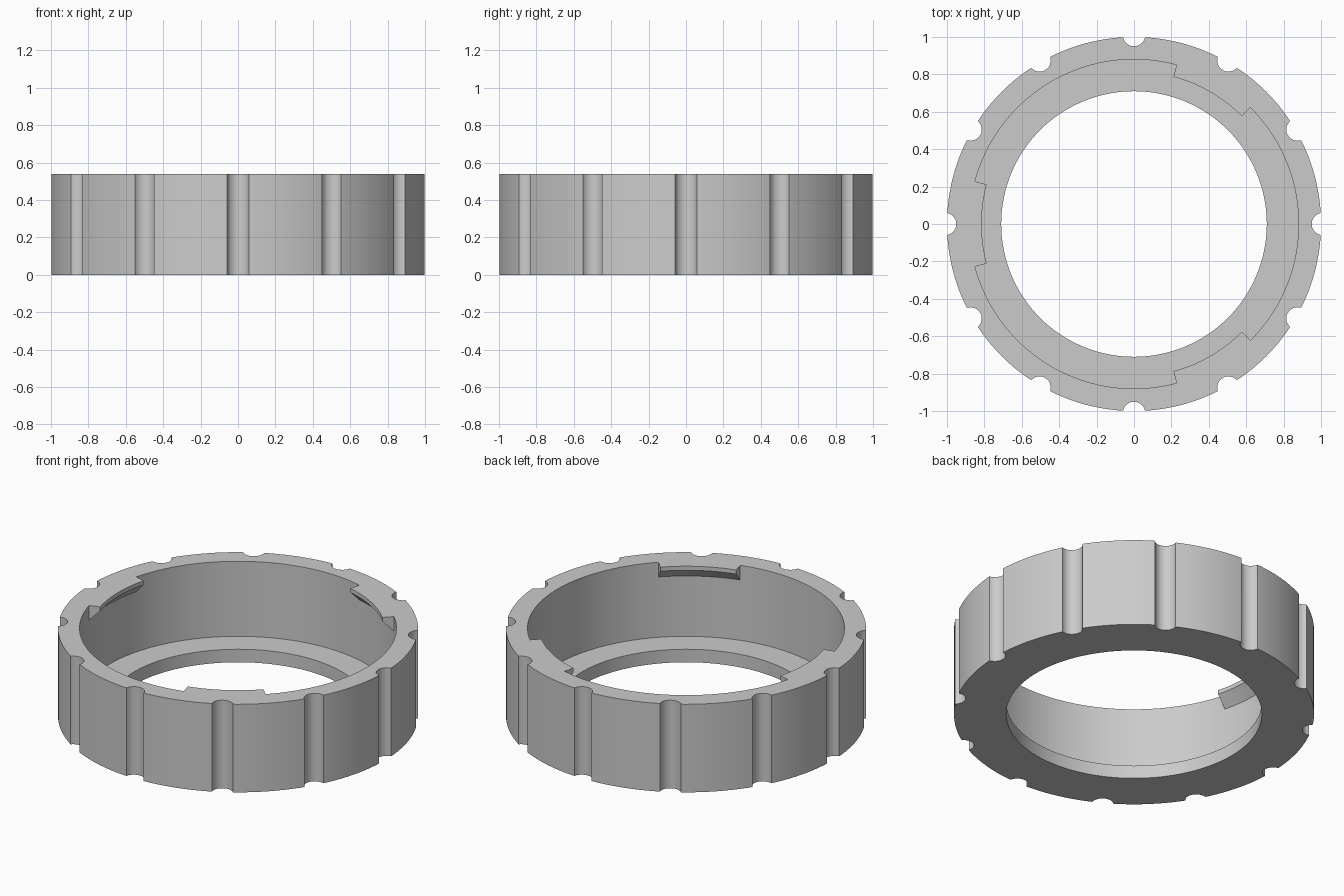
import bpy, bmesh
from math import cos, sin, radians
from mathutils import Matrix

HEIGHT, BORE, STEP = 0.54, 0.88, 2.5

cube = bpy.data.objects.get("Cube")
if cube:
    bpy.data.objects.remove(cube, do_unlink=True)

grey = bpy.data.materials.new("plain grey")
grey.use_nodes = True
grey.diffuse_color = (0.6, 0.6, 0.6, 1)
grey.node_tree.nodes["Principled BSDF"].inputs["Base Color"].default_value = grey.diffuse_color


def make_object(name, bm):
    bmesh.ops.recalc_face_normals(bm, faces=bm.faces)
    mesh = bpy.data.meshes.new(name)
    bm.to_mesh(mesh)
    bm.free()
    mesh.materials.append(grey)
    obj = bpy.data.objects.new(name, mesh)
    bpy.context.collection.objects.link(obj)
    return obj


def sweep(bm, profile, start, end):
    """Turn a closed (radius, height) profile about z, capping partial turns."""
    full = end - start == 360
    count = round((end - start) / STEP)
    rings = []
    for i in range(count if full else count + 1):
        a = radians(start + i * STEP)
        rings.append([bm.verts.new((r * cos(a), r * sin(a), z)) for r, z in profile])
    n = len(profile)
    for i in range(count):
        a, b = rings[i], rings[(i + 1) % len(rings)]
        for j in range(n):
            k = (j + 1) % n
            bm.faces.new((a[j], a[k], b[k], b[j]))
    if not full:
        bm.faces.new(rings[0])
        bm.faces.new(rings[-1])


def combine(target, tool, operation):
    mod = target.modifiers.new(operation.lower(), "BOOLEAN")
    mod.operation, mod.solver, mod.object = operation, "EXACT", tool
    bpy.context.view_layer.objects.active = target
    bpy.ops.object.modifier_apply(modifier=mod.name)
    bpy.data.objects.remove(tool, do_unlink=True)


# Ring wall with an inward lip at the bottom
bm = bmesh.new()
sweep(bm, [(0.71, 0), (1, 0), (1, HEIGHT), (BORE, HEIGHT), (BORE, 0.08), (0.71, 0.08)], 0, 360)
ring = make_object("locking_ring", bm)

# Three locking tabs with a sloped underside, flush with the rim
bm = bmesh.new()
tab = [(0.815, HEIGHT), (0.815, HEIGHT - 0.025), (BORE, HEIGHT - 0.09),
       (0.91, HEIGHT - 0.09), (0.91, HEIGHT)]
for middle in (60, 180, 300):
    sweep(bm, tab, middle - 15, middle + 15)
combine(ring, make_object("locking_tabs", bm), "UNION")

# Twelve round grip grooves around the outside
bm = bmesh.new()
for i in range(12):
    a = radians(30 * i)
    place = Matrix.Translation((1.01 * cos(a), 1.01 * sin(a), HEIGHT / 2))
    bmesh.ops.create_cone(bm, cap_ends=True, segments=32, radius1=0.06, radius2=0.06,
                          depth=1, matrix=place)
combine(ring, make_object("grip_grooves", bm), "DIFFERENCE")

bpy.ops.object.select_all(action="DESELECT")
ring.select_set(True)
bpy.context.view_layer.objects.active = ring
bpy.ops.object.shade_smooth_by_angle(angle=radians(30))
